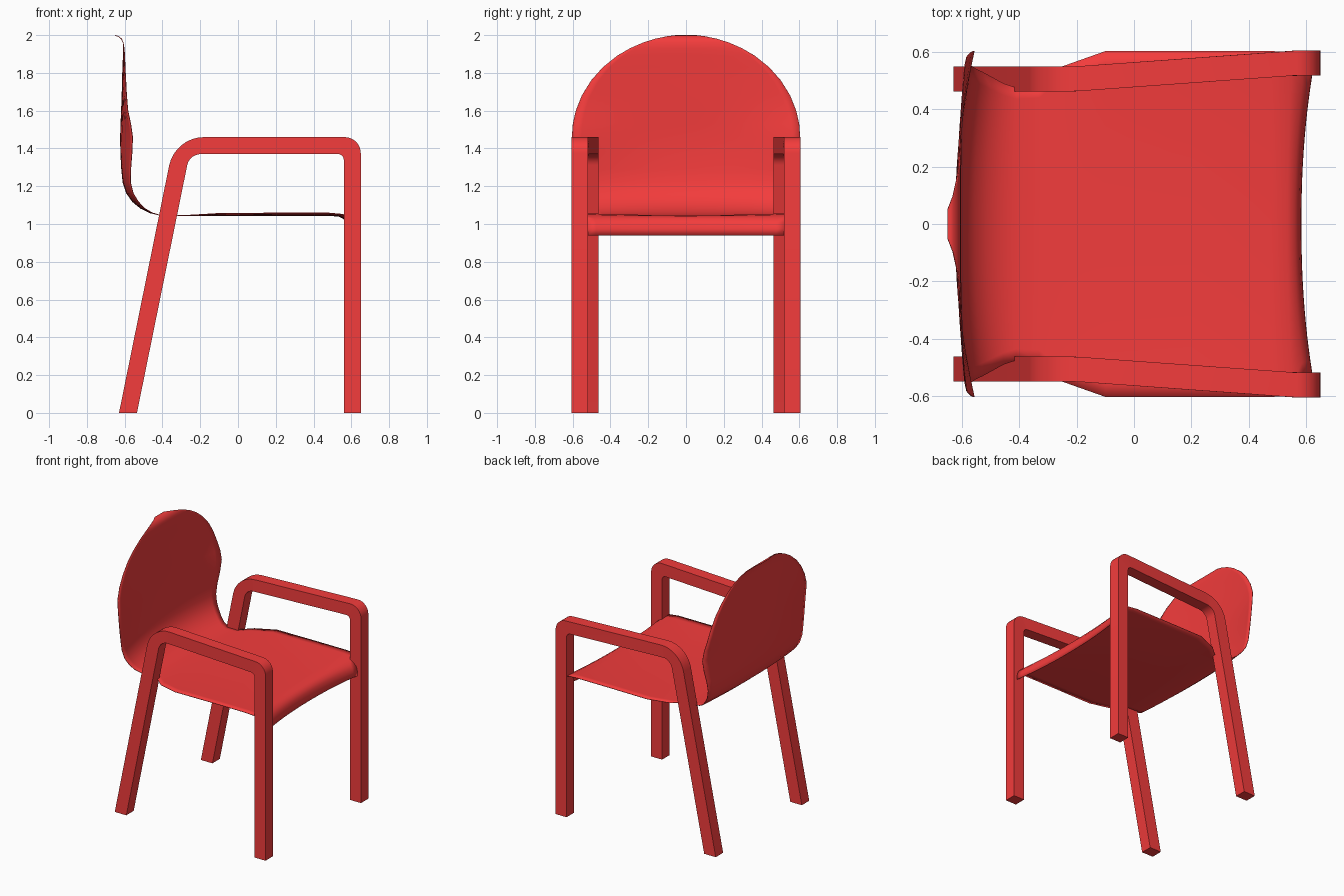
import bpy, math
from mathutils import Vector

if "Cube" in bpy.data.objects:
    bpy.data.objects.remove(bpy.data.objects["Cube"])

red = bpy.data.materials.new("red_plastic")
red.diffuse_color = (0.9, 0.045, 0.045, 1)
red.use_nodes = True
red.node_tree.nodes["Principled BSDF"].inputs["Base Color"].default_value = red.diffuse_color


def make_object(name, verts, faces, angle):
    mesh = bpy.data.meshes.new(name)
    mesh.from_pydata(verts, [], faces)
    mesh.materials.append(red)
    obj = bpy.data.objects.new(name, mesh)
    bpy.context.collection.objects.link(obj)
    bpy.ops.object.select_all(action='DESELECT')
    obj.select_set(True)
    bpy.context.view_layer.objects.active = obj
    bpy.ops.object.shade_smooth_by_angle(angle=math.radians(angle))
    return obj


def rounded_path(points, tangents, steps=8):
    """Polyline in xz with circular arcs at its inner corners."""
    pts = [Vector((x, 0, z)) for x, z in points]
    out = [pts[0]]
    for i, t in enumerate(tangents, 1):
        p = pts[i]
        a = (pts[i - 1] - p).normalized()
        b = (pts[i + 1] - p).normalized()
        half = a.angle(b) / 2
        radius = t * math.tan(half)
        centre = p + (a + b).normalized() * (t / math.cos(half))
        va = (p + a * t - centre).normalized()
        vb = (p + b * t - centre).normalized()
        out += [centre + va.slerp(vb, k / steps).normalized() * radius
                for k in range(steps + 1)]
    return out + [pts[-1]]


# side frames: sloping rear leg, armrest and front leg in one bent bar
outer = rounded_path([(-0.63, 0), (-0.334, 1.46), (0.65, 1.46), (0.65, 0)], [0.154, 0.085])
inner = rounded_path([(-0.535, 0), (-0.257, 1.37), (0.56, 1.37), (0.56, 0)], [0.06, 0.03])


def splay(x):
    return 0.463 + 0.055 * min(1, max(0, (x + 0.2) / 0.76))


verts, faces = [], []
for o, i in zip(outer, inner):
    yo, yi = splay(o.x), splay(i.x)
    verts += [(o.x, yo, o.z), (o.x, yo + 0.087, o.z),
              (i.x, yi + 0.087, i.z), (i.x, yi, i.z)]
n = len(outer)
for r in range(n - 1):
    for k in range(4):
        a, b = 4 * r + k, 4 * r + (k + 1) % 4
        faces.append((a, a + 4, b + 4, b))
faces += [(0, 1, 2, 3), tuple(4 * n - k for k in (1, 2, 3, 4))]
frame = make_object("side_frames", verts, faces, 30)
mirror = frame.modifiers.new("mirror", 'MIRROR')
mirror.use_axis = (False, True, False)

# seat shell stations: centre x, centre z, half width, edge shift in x, edge lift in z
rows = [
    (0.582, 0.94, 0.52, 0.038, 0), (0.581, 0.975, 0.52, 0.038, 0),
    (0.575, 1.005, 0.52, 0.036, 0), (0.56, 1.028, 0.53, 0.03, 0),
    (0.535, 1.041, 0.60, 0.02, 0.01), (0.48, 1.045, 0.603, 0, 0.013),
    (0.2, 1.045, 0.603, 0, 0.013), (-0.1, 1.045, 0.603, 0, 0.011),
    (-0.25, 1.044, 0.55, 0, 0.003), (-0.33, 1.044, 0.48, 0, 0),
    (-0.41, 1.046, 0.475, 0, 0), (-0.465, 1.059, 0.49, 0.01, 0),
    (-0.515, 1.083, 0.512, 0.02, 0), (-0.558, 1.118, 0.53, 0.03, 0),
    (-0.59, 1.163, 0.543, 0.035, 0), (-0.609, 1.22, 0.553, 0.04, 0),
    (-0.616, 1.29, 0.567, 0.048, 0), (-0.621, 1.38, 0.59, 0.06, 0),
    (-0.622, 1.46, 0.604, 0.064, 0),
]
# rounded top of the backrest, curling backwards at the tip
for x, z, ex in [(-0.62, 1.53, 0.052), (-0.617, 1.60, 0.034), (-0.614, 1.68, 0.024),
                 (-0.612, 1.76, 0.018), (-0.61, 1.83, 0.012), (-0.607, 1.89, 0.007),
                 (-0.606, 1.93, 0.003), (-0.608, 1.96, 0), (-0.617, 1.98, 0),
                 (-0.632, 1.993, 0), (-0.65, 1.998, 0)]:
    rows.append((x, z, 0.604 * math.sqrt(1 - ((z - 1.46) / 0.54) ** 2), ex, 0))

cols = 24
verts, faces = [], []
for x, z, w, ex, ez in rows:
    for c in range(cols + 1):
        t = 2 * c / cols - 1
        f = abs(t) ** 2.2
        verts.append((x + ex * f, t * w, z + ez * f))
for r in range(len(rows) - 1):
    for c in range(cols):
        a = r * (cols + 1) + c
        faces.append((a, a + 1, a + cols + 2, a + cols + 1))
shell = make_object("seat_and_backrest", verts, faces, 50)
thick = shell.modifiers.new("thickness", 'SOLIDIFY')
thick.thickness = 0.004
thick.offset = 0
